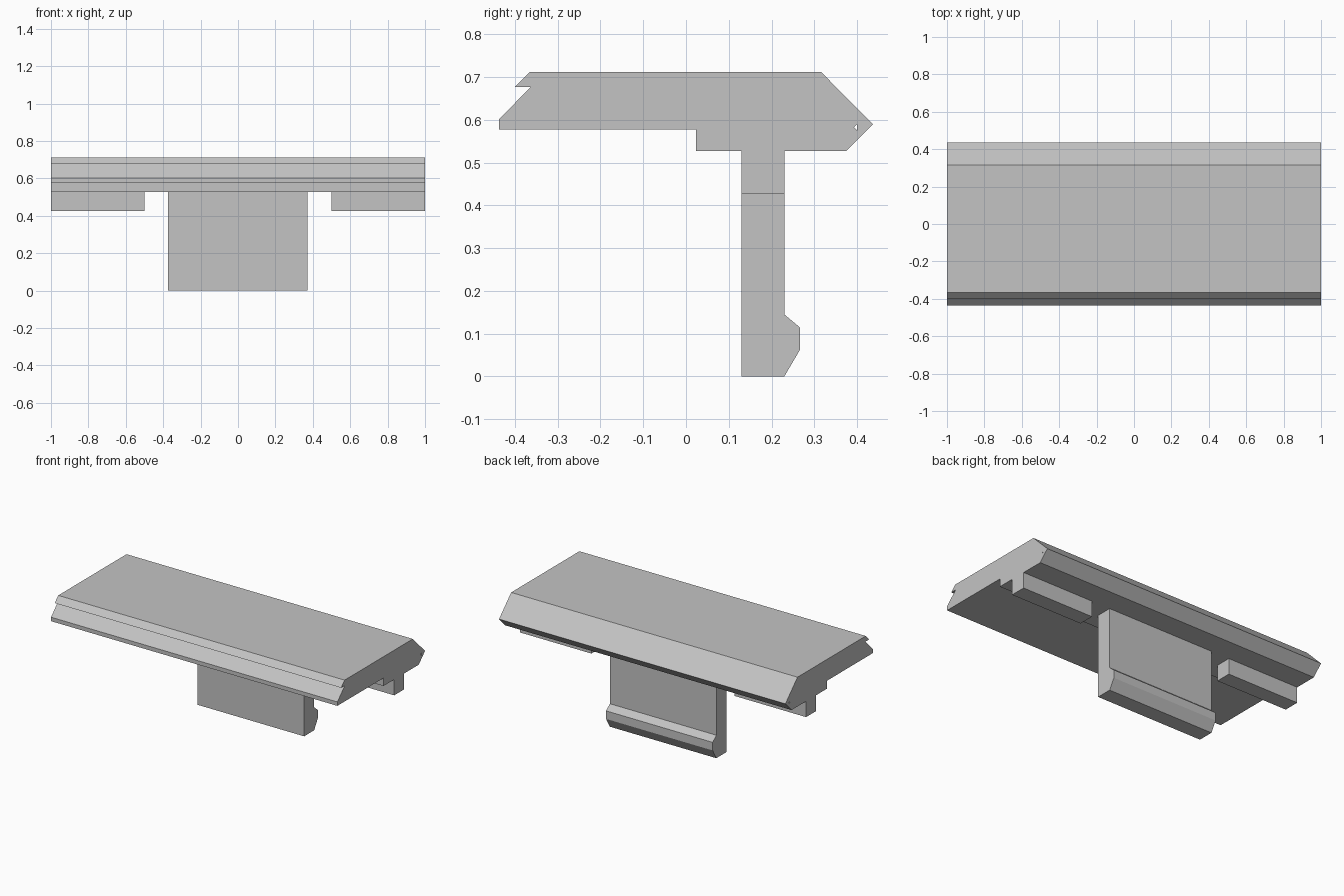
import bpy
import math

cube = bpy.data.objects.get("Cube")
if cube:
    bpy.data.objects.remove(cube, do_unlink=True)

grey = bpy.data.materials.new("plain grey")
grey.use_nodes = True
colour = (0.55, 0.55, 0.55, 1)
grey.diffuse_color = colour
grey.node_tree.nodes["Principled BSDF"].inputs["Base Color"].default_value = colour


def extrude_profile(name, loops, x_min, x_max):
    """Extrude closed (y, z) outlines along x; inner outlines become holes."""
    curve = bpy.data.curves.new(name, "CURVE")
    curve.dimensions = "2D"
    curve.fill_mode = "BOTH"
    curve.extrude = (x_max - x_min) / 2
    for loop in loops:
        spline = curve.splines.new("POLY")
        spline.points.add(len(loop) - 1)
        for point, (y, z) in zip(spline.points, loop):
            point.co = (y, z, 0, 1)
        spline.use_cyclic_u = True
    obj = bpy.data.objects.new(name, curve)
    bpy.context.collection.objects.link(obj)
    obj.rotation_euler = (math.pi / 2, 0, math.pi / 2)
    obj.location.x = (x_min + x_max) / 2
    bpy.ops.object.select_all(action="DESELECT")
    obj.select_set(True)
    bpy.context.view_layer.objects.active = obj
    bpy.ops.object.convert(target="MESH")
    obj = bpy.context.object
    obj.data.materials.clear()
    obj.data.materials.append(grey)
    obj.data.shade_flat()
    return obj


# Long plate with notched front edge, wedge back edge and a tiny through hole
plate = [(-0.437, 0.577), (0.023, 0.577), (0.023, 0.527), (0.375, 0.527),
         (0.437, 0.590), (0.316, 0.712), (-0.365, 0.712), (-0.400, 0.677),
         (-0.363, 0.677), (-0.437, 0.602)]
hole = [(0.393, 0.583), (0.400, 0.575), (0.400, 0.590)]
extrude_profile("top_plate", [plate, hole], -1, 1)

# Central hanging clip with a catch along its lower back edge
clip = [(0.130, 0), (0.230, 0), (0.267, 0.063), (0.267, 0.114),
        (0.230, 0.145), (0.230, 0.527), (0.130, 0.527)]
extrude_profile("clip_tab", [clip], -0.373, 0.371)

# Side rails under the plate
rail = [(0.130, 0.427), (0.230, 0.427), (0.230, 0.527), (0.130, 0.527)]
extrude_profile("right_rail", [rail], -1, -0.5)
extrude_profile("left_rail", [rail], 0.5, 1)
